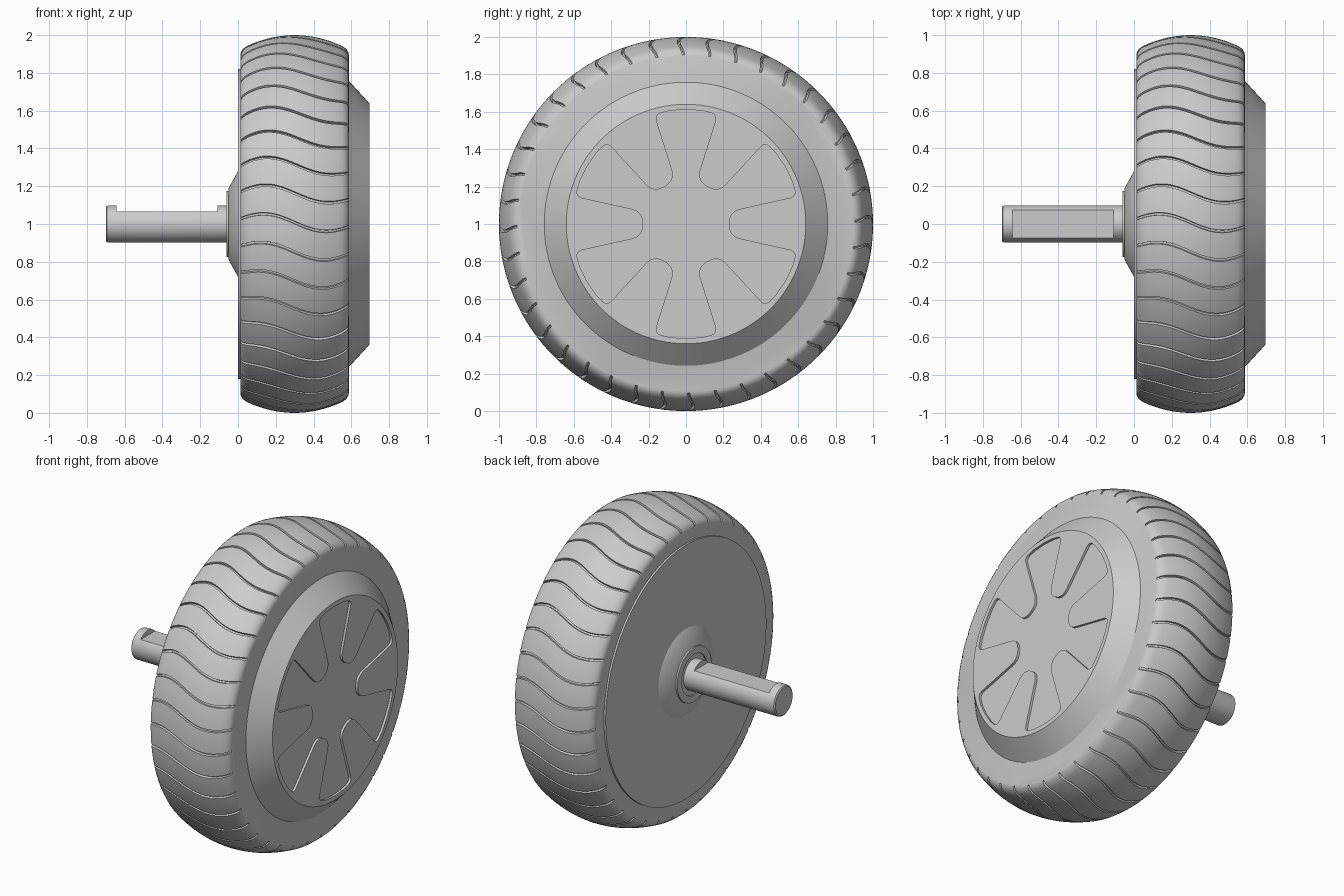
import bpy, bmesh
from math import sin, cos, pi, tau, radians
from mathutils import Vector

cube = bpy.data.objects.get("Cube")
if cube:
    bpy.data.objects.remove(cube, do_unlink=True)

grey = bpy.data.materials.new("plain_grey")
grey.use_nodes = True
grey.diffuse_color = (0.6, 0.6, 0.6, 1)
grey.node_tree.nodes["Principled BSDF"].inputs["Base Color"].default_value = (0.6, 0.6, 0.6, 1)

AXLE_Z = 1.0


def finish(bm, name):
    bmesh.ops.recalc_face_normals(bm, faces=bm.faces)
    mesh = bpy.data.meshes.new(name)
    bm.to_mesh(mesh)
    bm.free()
    obj = bpy.data.objects.new(name, mesh)
    bpy.context.collection.objects.link(obj)
    mesh.materials.append(grey)
    return obj


def smooth(obj, angle=30):
    bpy.ops.object.select_all(action='DESELECT')
    obj.select_set(True)
    bpy.context.view_layer.objects.active = obj
    bpy.ops.object.shade_smooth_by_angle(angle=radians(angle))


def skin_rings(rings, name):
    """Join closed rings of points with quads and cap both ends."""
    bm = bmesh.new()
    loops = [[bm.verts.new(p) for p in ring] for ring in rings]
    n = len(loops[0])
    for a, b in zip(loops, loops[1:]):
        for i in range(n):
            j = (i + 1) % n
            bm.faces.new((a[i], a[j], b[j], b[i]))
    bm.faces.new(loops[0])
    bm.faces.new(loops[-1])
    return finish(bm, name)


def around(x, r, angle):
    return Vector((x, -r * cos(angle), AXLE_Z + r * sin(angle)))


def lathe(name, profile, n=96):
    """Solid of revolution about the axle from (x, radius) pairs."""
    return skin_rings([[around(x, r, tau * i / n) for i in range(n)]
                       for x, r in profile], name)


def cut(obj, cutter):
    cutter.hide_render = True
    mod = obj.modifiers.new("cut", 'BOOLEAN')
    mod.operation = 'DIFFERENCE'
    mod.solver = 'EXACT'
    mod.object = cutter
    bpy.ops.object.select_all(action='DESELECT')
    bpy.context.view_layer.objects.active = obj
    obj.select_set(True)
    bpy.ops.object.modifier_apply(modifier=mod.name)
    bpy.data.objects.remove(cutter, do_unlink=True)


# Tyre with wavy grooves sunk into a crowned tread
LEFT, RIGHT = 0.012, 0.587
MID, HALF = (LEFT + RIGHT) / 2, (RIGHT - LEFT) / 2
GROOVES, DEPTH, ROWS = 40, 0.016, 26
PITCH = tau / GROOVES
COLUMNS = [(0, 0), (0.002, 1), (0.013, 1), (0.015, 0),
           (0.05, 0), (0.085, 0), (0.12, 0)]


def tread_ring(x, r, depth):
    wave = 0.048 * cos(pi * (x - 0.13) / 0.34)
    return [around(x, r - depth * sunk, g * PITCH + a + wave)
            for g in range(GROOVES) for a, sunk in COLUMNS]


def crown(x):
    return 1 - 0.075 * ((x - MID) / HALF) ** 2


tyre_rings = [tread_ring(LEFT, 0.895, 0), tread_ring(LEFT + 0.003, 0.909, 0.006)]
for i in range(ROWS + 1):
    x = LEFT + 0.012 + (RIGHT - LEFT - 0.024) * i / ROWS
    tyre_rings.append(tread_ring(x, crown(x) - (0.006 if i in (0, ROWS) else 0), DEPTH))
tyre_rings += [tread_ring(RIGHT - 0.003, 0.909, 0.006), tread_ring(RIGHT, 0.895, 0)]
smooth(skin_rings(tyre_rings, "tyre"), 35)

# Closed back plate, conical boss and collar around the shaft
smooth(lathe("back_plate", [(0.1, 0.82), (0.0, 0.82)], 128))
smooth(lathe("shaft_boss", [(0.05, 0.28), (0.0, 0.28), (-0.05, 0.19)]))
smooth(lathe("shaft_collar", [(-0.03, 0.175), (-0.06, 0.175), (-0.06, 0.13), (-0.052, 0.13)]))

# Axle shaft with rounded end and a long flat milled in its top
shaft = lathe("axle_shaft", [(0.05, 0.098), (-0.686, 0.098), (-0.694, 0.096), (-0.7, 0.088)], 64)
bm = bmesh.new()
bmesh.ops.create_cube(bm, size=1)
for v in bm.verts:
    v.co = Vector((-0.377 + v.co.x * 0.535, v.co.y * 0.4, AXLE_Z + 0.165 + v.co.z * 0.2))
cut(shaft, finish(bm, "flat_cutter"))
smooth(shaft)

# Hub cap: sloping rim with a shallow six-lobed recess in its face
cap = lathe("hub_cap", [(0.5, 0.76), (0.585, 0.76), (0.695, 0.64)], 128)


def lobed_outline():
    """Flower outline with rounded lobe corners and rounded notches."""
    corners = []
    for k in range(6):
        mid = pi / 2 + k * pi / 3
        for deg, r, rounding in ((-16, 0.61, 0.04), (-8, 0.612, 0), (0, 0.612, 0),
                                 (8, 0.612, 0), (16, 0.61, 0.04)):
            a = mid + radians(deg)
            corners.append((Vector((r * cos(a), r * sin(a))), rounding))
        notch = mid + pi / 6
        out = Vector((cos(notch), sin(notch)))
        side = Vector((-out.y, out.x))
        for s in (-1, 1):
            corners.append((out * 0.23 + side * s * 0.067, 0.062))
    points = []
    for i, (p, d) in enumerate(corners):
        if not d:
            points.append(p)
            continue
        a = p + (corners[i - 1][0] - p).normalized() * d
        b = p + (corners[(i + 1) % len(corners)][0] - p).normalized() * d
        for t in (0, 0.17, 0.33, 0.5, 0.67, 0.83, 1):
            points.append(a * (1 - t) ** 2 + p * 2 * t * (1 - t) + b * t * t)
    return points


outline = lobed_outline()
recess = skin_rings([[(x, p.x, AXLE_Z + p.y) for p in outline] for x in (0.68, 0.75)],
                    "recess_cutter")
cut(cap, recess)
smooth(cap)
